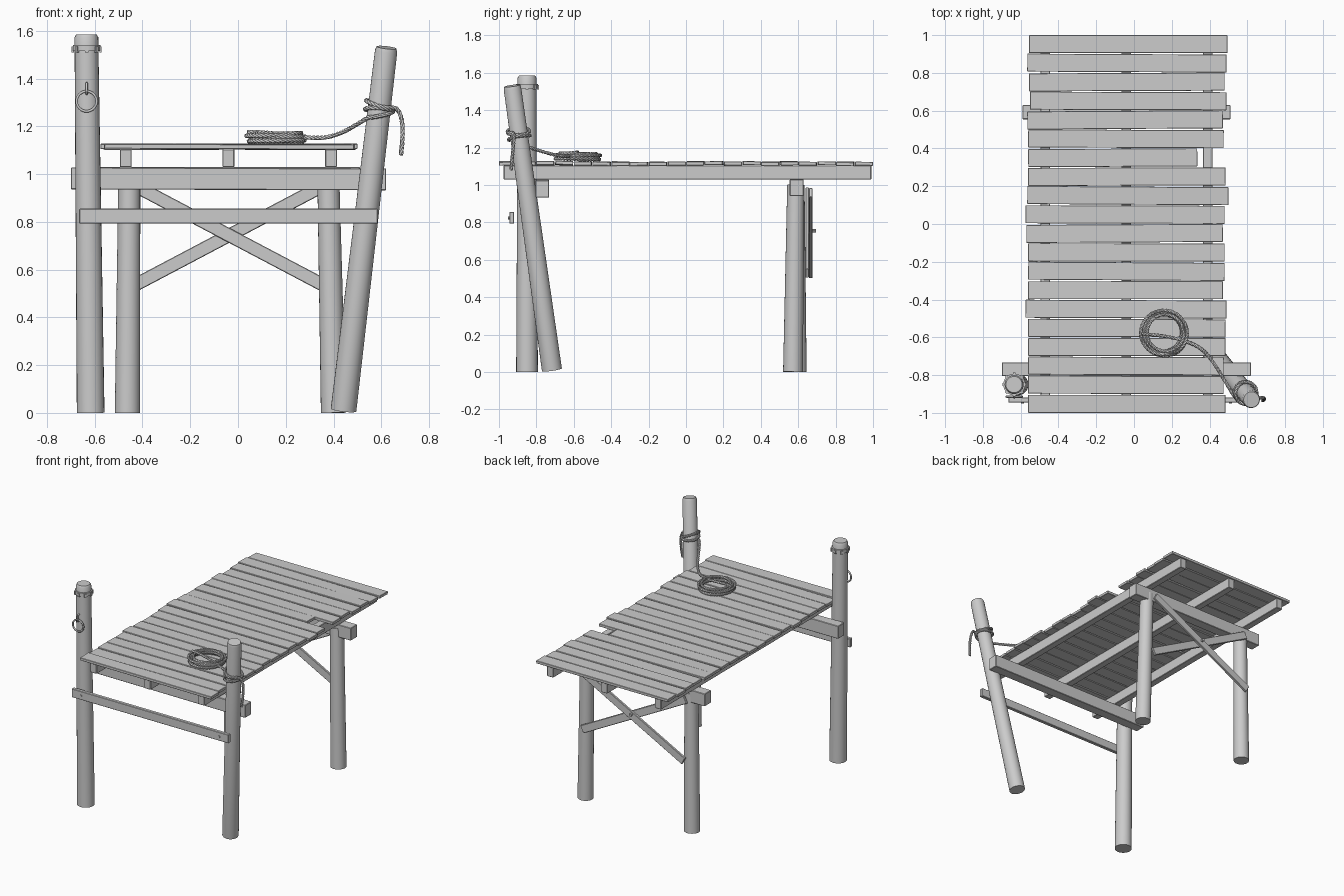
import bpy, bmesh, math, random
from mathutils import Vector, Matrix
from mathutils.geometry import interpolate_bezier

if "Cube" in bpy.data.objects:
    bpy.data.objects.remove(bpy.data.objects["Cube"])

random.seed(4)
MAT = bpy.data.materials.new("weathered grey")
MAT.diffuse_color = (0.6, 0.6, 0.6, 1)
MAT.use_nodes = True
MAT.node_tree.nodes["Principled BSDF"].inputs["Base Color"].default_value = MAT.diffuse_color


def finish(name, bm, smooth=False, bevel=0.0):
    mesh = bpy.data.meshes.new(name)
    bmesh.ops.recalc_face_normals(bm, faces=bm.faces)
    bm.to_mesh(mesh)
    bm.free()
    ob = bpy.data.objects.new(name, mesh)
    bpy.context.collection.objects.link(ob)
    mesh.materials.append(MAT)
    if bevel:
        mod = ob.modifiers.new("edge wear", 'BEVEL')
        mod.width, mod.segments = bevel, 1
    if smooth:
        bpy.ops.object.select_all(action='DESELECT')
        ob.select_set(True)
        bpy.context.view_layer.objects.active = ob
        bpy.ops.object.shade_smooth_by_angle(angle=math.radians(35))
    return ob


def box(name, center, size, rot=(0, 0, 0), bevel=0.003):
    bm = bmesh.new()
    bmesh.ops.create_cube(bm, size=1, matrix=Matrix.Diagonal((*size, 1)))
    ob = finish(name, bm, bevel=bevel)
    ob.location, ob.rotation_euler = center, rot
    return ob


def lathe(name, base, tip, profile, sides=24):
    """Stack rings of (distance along axis, radius) from base toward tip."""
    axis = Vector(tip) - Vector(base)
    bm = bmesh.new()
    rings = []
    for h, r in profile:
        rings.append([bm.verts.new((r * math.cos(a), r * math.sin(a), h * axis.length))
                      for a in (math.tau * i / sides for i in range(sides))])
    for a, b in zip(rings, rings[1:]):
        for i in range(sides):
            j = (i + 1) % sides
            bm.faces.new((a[i], a[j], b[j], b[i]))
    bm.faces.new(rings[0][::-1])
    bm.faces.new(rings[-1])
    ob = finish(name, bm, smooth=True)
    ob.location = base
    ob.rotation_euler = axis.to_track_quat('Z', 'Y').to_euler()
    return ob


def tube(name, lines, radius, cyclic=False):
    cu = bpy.data.curves.new(name, 'CURVE')
    cu.dimensions = '3D'
    cu.bevel_depth, cu.bevel_resolution, cu.use_fill_caps = radius, 1, True
    for pts in lines:
        sp = cu.splines.new('POLY')
        sp.points.add(len(pts) - 1)
        for p, co in zip(sp.points, pts):
            p.co = (*co, 1)
        sp.use_cyclic_u, sp.use_smooth = cyclic, True
    cu.materials.append(MAT)
    ob = bpy.data.objects.new(name, cu)
    bpy.context.collection.objects.link(ob)


def rope(name, path, radius=0.0095, pitch=0.06, step=0.0075):
    """Three strands twisted around a path."""
    pts, left = [path[0]], step
    for a, b in zip(path, path[1:]):
        seg, pos = (b - a).length, left
        while pos <= seg:
            pts.append(a.lerp(b, pos / seg))
            pos += step
        left = pos - seg
    strands = [[], [], []]
    for i, p in enumerate(pts):
        t = (pts[min(i + 1, len(pts) - 1)] - pts[max(i - 1, 0)]).normalized()
        ref = Vector((0, 0, 1)) if abs(t.z) < 0.93 else Vector((0, 1, 0))
        u = t.cross(ref).normalized()
        v = t.cross(u)
        for k in range(3):
            a = math.tau * (i * step / pitch + k / 3)
            strands[k].append(p + (u * math.cos(a) + v * math.sin(a)) * radius * 0.5)
    tube(name, strands, radius * 0.54)


# Deck planks, back to front: left and right ends
ends = [(-.555, .495), (-.565, .49), (-.555, .48), (-.55, .49), (-.565, .47),
        (-.56, .475), (-.56, .335), (-.56, .485), (-.565, .50), (-.575, .48),
        (-.57, .47), (-.56, .48), (-.56, .48), (-.56, .47), (-.575, .49),
        (-.56, .485), (-.56, .485), (-.56, .475), (-.56, .475), (-.56, .485)]
for i, (x0, x1) in enumerate(ends):
    y = 0.952 - i * 0.1002
    yaw = 0 if i in (0, 19) else random.uniform(-0.007, 0.007)
    box(f"deck_plank_{i + 1}", ((x0 + x1) / 2, y, 1.114 + random.uniform(-.002, .003)),
        (x1 - x0, 0.095, 0.02), (random.uniform(-.02, .02), random.uniform(-.004, .004), yaw), 0.002)

# Joists and cross beams
for n, x in (("left", -.47), ("middle", -.04), ("right", .39)):
    box(f"{n}_joist", (x, 0.008, 1.067), (0.05, 1.965, 0.075))
box("front_cross_beam", (-.04, -.768, .98), (1.32, .072, .092), (0, .003, 0))
box("back_cross_beam", (-.04, .592, .985), (1.10, .075, .09))

# Back posts
for n, b, t in (("left", (-.463, .592, 0), (-.455, .588, 1.0)),
                ("right", (.40, .572, 0), (.378, .587, 1.0))):
    lathe(f"back_{n}_post", b, t, [(0, .053), (1, .046)])

# Front left mooring post with iron band, and the leaning right one
lathe("front_left_post", (-.617, -.85, 0), (-.635, -.85, 1.585),
      [(0, .058), (.95, .05), (.992, .05), (1, .043)])
lathe("post_band", (-.634, -.85, 1.515), (-.634, -.85, 1.54), [(0, .058), (1, .058)])
for k in range(8):
    a = math.tau * k / 8
    box(f"band_stud_{k + 1}", (-.634 + .058 * math.cos(a), -.85 + .058 * math.sin(a), 1.522),
        (.01, .014, .024), (0, 0, a), 0)
foot, head = Vector((.442, -.717, .012)), Vector((.622, -.93, 1.53))
lathe("front_right_post", foot, head, [(0, .054), (.99, .047), (1, .042)])

# Front rail and its bolts
box("front_rail", (-.04, -.932, .824), (1.25, .026, .062), (0, 0, 0))
for n, x in (("left", -.59), ("right", .512)):
    lathe(f"{n}_rail_bolt", (x, -.94, .823), (x, -.951, .823), [(0, .008), (1, .008)], 8)

# Crossed back braces and their bolt
slope = math.atan2(.385, .73)
box("rising_brace", (-.04, .667, .742), (.93, .018, .056), (0, -slope, 0))
box("falling_brace", (-.04, .648, .745), (.93, .018, .056), (0, slope, 0))
lathe("brace_bolt", (-.04, .67, .755), (-.04, .694, .755), [(0, .01), (1, .01)], 8)

# Mooring ring hanging from a staple
tube("mooring_ring", [[(-.634 + .042 * math.cos(a), -.914, 1.305 + .042 * math.sin(a))
                       for a in (math.tau * k / 32 for k in range(32))]], .006, True)
tube("ring_staple", [[(-.634, -.895, 1.382), (-.634, -.913, 1.38), (-.634, -.921, 1.35),
                      (-.634, -.914, 1.335), (-.634, -.895, 1.335)]], .005)

# Rope coil on the deck
coil = []
for k in range(5 * 48 + 1):
    a, turn = math.tau * k / 48, k / 48
    r = .108 + .013 * math.sin(turn * 2.4)
    coil.append(Vector((.16 + .006 * math.sin(turn * 3) + r * math.cos(a),
                        -.578 + r * math.sin(a), 1.134 + .0075 * turn)))
rope("rope_coil", coil)

# Mooring line: over the coil, up to the leaning post, round it and hanging down
axis = (head - foot).normalized()
ux = (Vector((1, 0, 0)) - axis * axis.x).normalized()
uy = axis.cross(ux)
wraps = []
for k in range(109):
    a = math.radians(225 + 810 * k / 108)
    along = .815 + .033 * k / 108 + .007 * math.sin(a * 1.3)
    wraps.append(foot.lerp(head, along) + (ux * math.cos(a) + uy * math.sin(a)) * .0585)


def bend(a, b, c, d):
    return interpolate_bezier(Vector(a), Vector(b), Vector(c), Vector(d), 24)


start, stop = wraps[0], wraps[-1]
mid = (.33, -.645, 1.152)
line = bend((.04, -.58, 1.176), (.14, -.59, 1.178), (.24, -.60, 1.152), mid)
line += bend(mid, (.42, -.69, 1.15), start + Vector((-.06, .07, -.035)), start)[1:]
line += wraps[1:]
line += bend(stop, stop + Vector((.05, .03, .01)), (.70, -.925, 1.22), (.682, -.935, 1.08))[1:]
rope("mooring_line", line)
